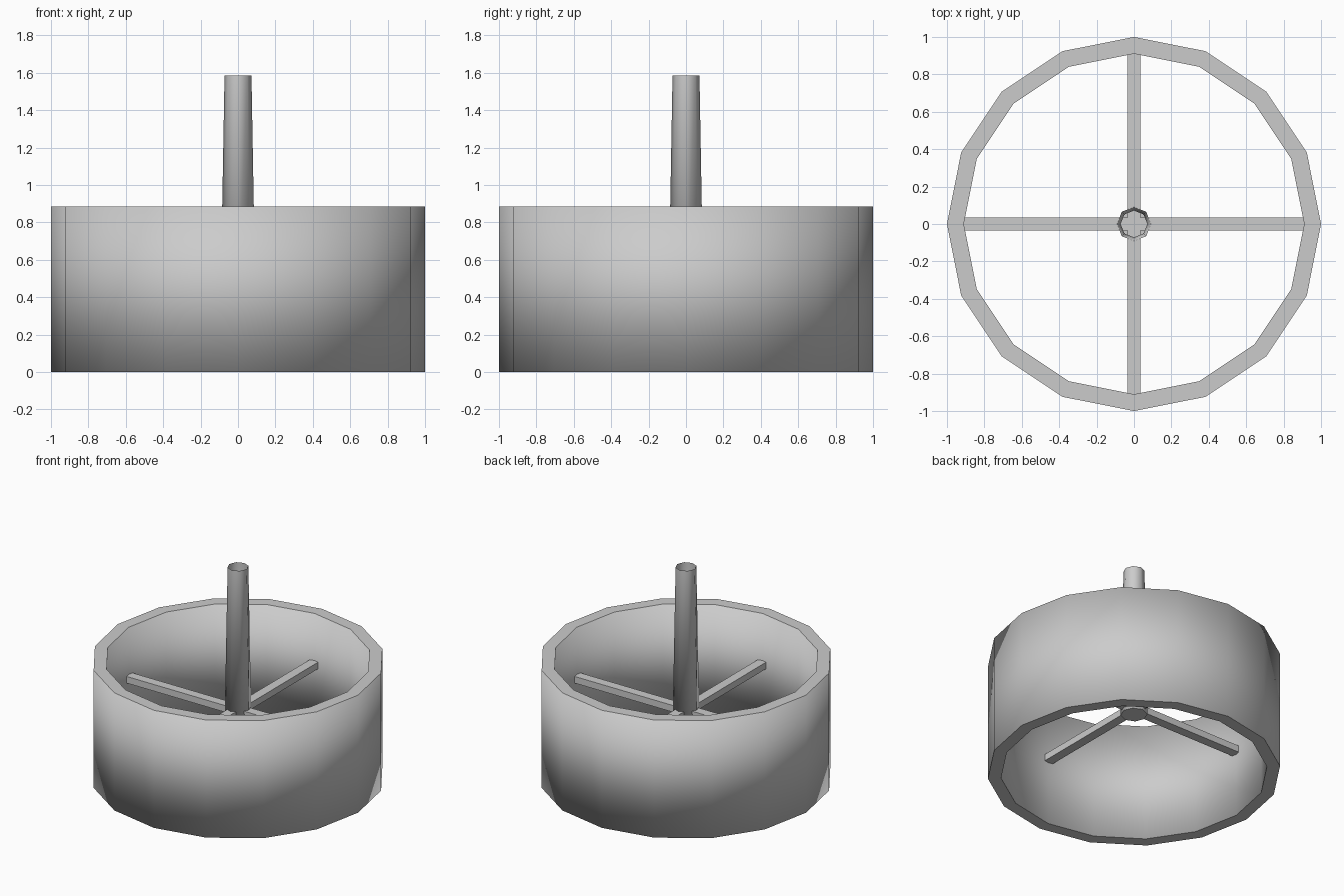
import bpy, bmesh
from math import cos, sin, tau

cube = bpy.data.objects.get("Cube")
if cube:
    bpy.data.objects.remove(cube, do_unlink=True)

grey = bpy.data.materials.new("plain_grey")
grey.use_nodes = True
grey.diffuse_color = (0.6, 0.6, 0.6, 1)
grey.node_tree.nodes["Principled BSDF"].inputs["Base Color"].default_value = (0.6, 0.6, 0.6, 1)


def lathe(name, profile, sides, closed, capped=False):
    """Revolve (radius, height) points around z; closed joins last to first."""
    bm = bmesh.new()
    rings = [[bm.verts.new((r * cos(tau * i / sides), r * sin(tau * i / sides), z))
              for i in range(sides)] for r, z in profile]
    pairs = list(zip(rings, rings[1:]))
    if closed:
        pairs.append((rings[-1], rings[0]))
    for low, high in pairs:
        for i in range(sides):
            j = (i + 1) % sides
            bm.faces.new((low[i], low[j], high[j], high[i]))
    if capped:
        bm.faces.new(rings[0][::-1])
    bm.normal_update()
    mesh = bpy.data.meshes.new(name)
    bm.to_mesh(mesh)
    bm.free()
    mesh.materials.append(grey)
    # Walls blend softly over their borders, level faces stay flat
    corner_normals = [None] * len(mesh.loops)
    for face in mesh.polygons:
        face.use_smooth = True
        level = abs(face.normal.z) > 0.9
        for loop in face.loop_indices:
            vert = mesh.vertices[mesh.loops[loop].vertex_index]
            corner_normals[loop] = (face.normal if level else vert.normal).copy()
    mesh.normals_split_custom_set(corner_normals)
    obj = bpy.data.objects.new(name, mesh)
    bpy.context.collection.objects.link(obj)
    return obj


def bar(name, size, z):
    bpy.ops.mesh.primitive_cube_add(size=1, location=(0, 0, z))
    obj = bpy.context.object
    obj.name = name
    obj.scale = size
    obj.data.materials.append(grey)


# Thick outer wall
lathe("outer_ring", [(1, 0), (1, 0.885), (0.91, 0.885), (0.91, 0)], 16, True)

# Tapered centre post, open at the top
lathe("centre_post", [(0.092, 0.455), (0.072, 1.585)], 8, False, capped=True)

# Crossed spokes
bar("side_spoke", (1.82, 0.07, 0.05), 0.505)
bar("depth_spoke", (0.07, 1.82, 0.05), 0.505)
